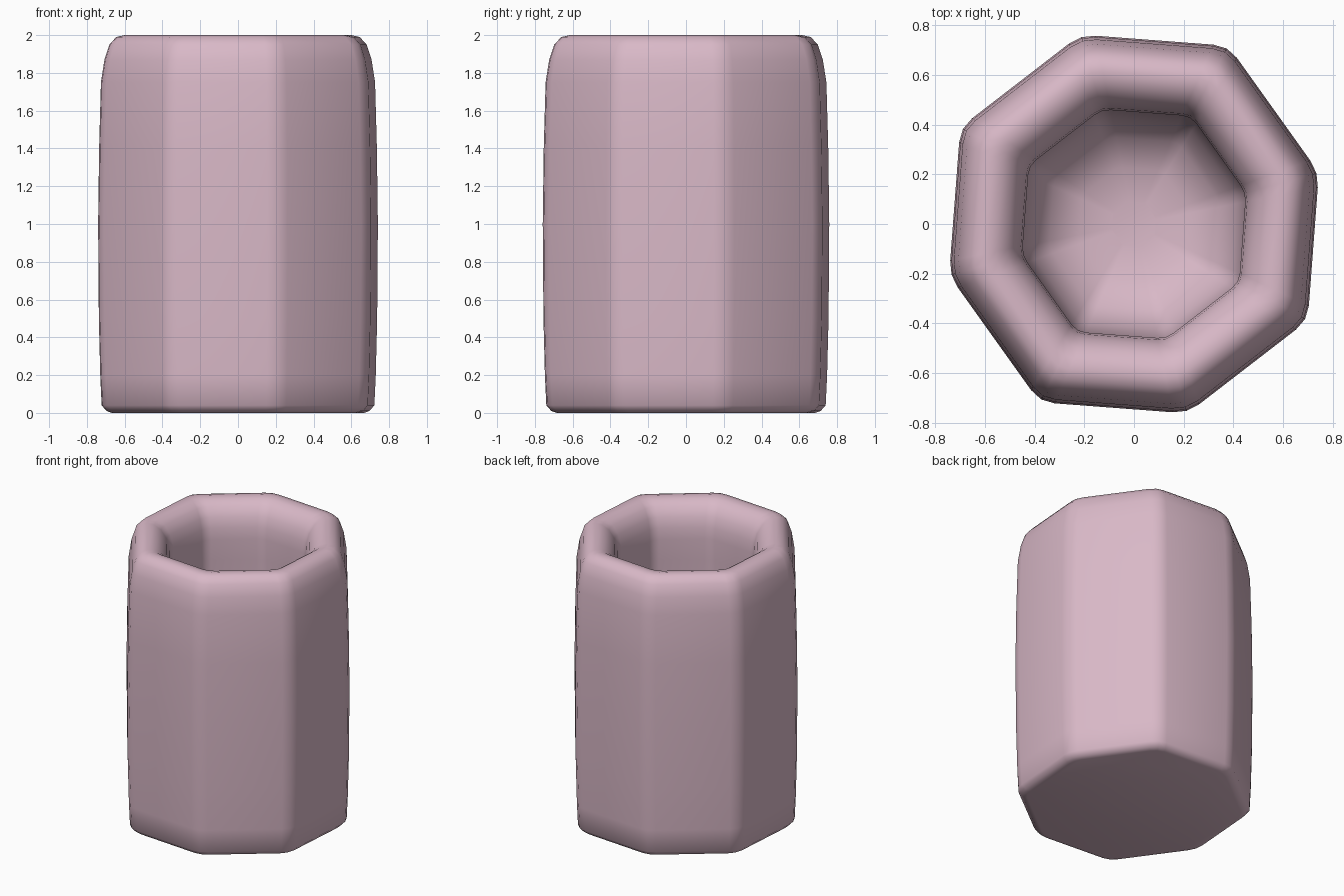
import bpy, bmesh
from mathutils import Vector

if "Cube" in bpy.data.objects:
    bpy.data.objects.remove(bpy.data.objects["Cube"])

# Outer octagon: half the corners, the rest by point symmetry
half = [(0.38, 0.718), (0.745, 0.207), (0.70, -0.389), (0.215, -0.763)]
corners = [Vector(p) for p in half] + [-Vector(p) for p in half]

# Softened corners: each becomes three points
outline = []
for i, c in enumerate(corners):
    a = c + (corners[i - 1] - c).normalized() * 0.06
    b = c + (corners[(i + 1) % 8] - c).normalized() * 0.06
    outline += [a, (a + b) * 0.25 + c * 0.5, b]

# Wall profile (scale of octagon, height): base, outside, rim, inside, floor
profile = [(0.90, 0), (0.94, 0.01), (0.975, 0.04), (0.985, 0.2), (0.995, 0.5),
           (1.0, 1.0), (0.993, 1.4), (0.98, 1.75), (0.955, 1.87), (0.92, 1.95),
           (0.87, 1.99), (0.81, 2.0), (0.75, 1.99), (0.69, 1.96), (0.64, 1.90),
           (0.615, 1.83), (0.605, 1.75), (0.61, 1.6), (0.61, 1.0), (0.60, 0.6),
           (0.56, 0.40), (0.46, 0.28), (0.30, 0.22), (0.12, 0.20)]

bm = bmesh.new()
rings = [[bm.verts.new((p.x * s, p.y * s, z)) for p in outline] for s, z in profile]
n = len(outline)
for lo, hi in zip(rings, rings[1:]):
    for i in range(n):
        j = (i + 1) % n
        bm.faces.new((lo[i], lo[j], hi[j], hi[i]))
bm.faces.new(rings[0])
bm.faces.new(rings[-1])
bmesh.ops.recalc_face_normals(bm, faces=bm.faces)
mesh = bpy.data.meshes.new("octagonal_cup")
bm.to_mesh(mesh)
bm.free()

# Cup object with smooth shading
cup = bpy.data.objects.new("octagonal_cup", mesh)
bpy.context.collection.objects.link(cup)
bpy.context.view_layer.objects.active = cup
cup.select_set(True)
bpy.ops.object.shade_smooth_by_angle(angle=0.75)

mat = bpy.data.materials.new("dusty_pink")
mat.diffuse_color = (0.69, 0.48, 0.57, 1)
mat.use_nodes = True
mat.node_tree.nodes["Principled BSDF"].inputs["Base Color"].default_value = mat.diffuse_color
mesh.materials.append(mat)
